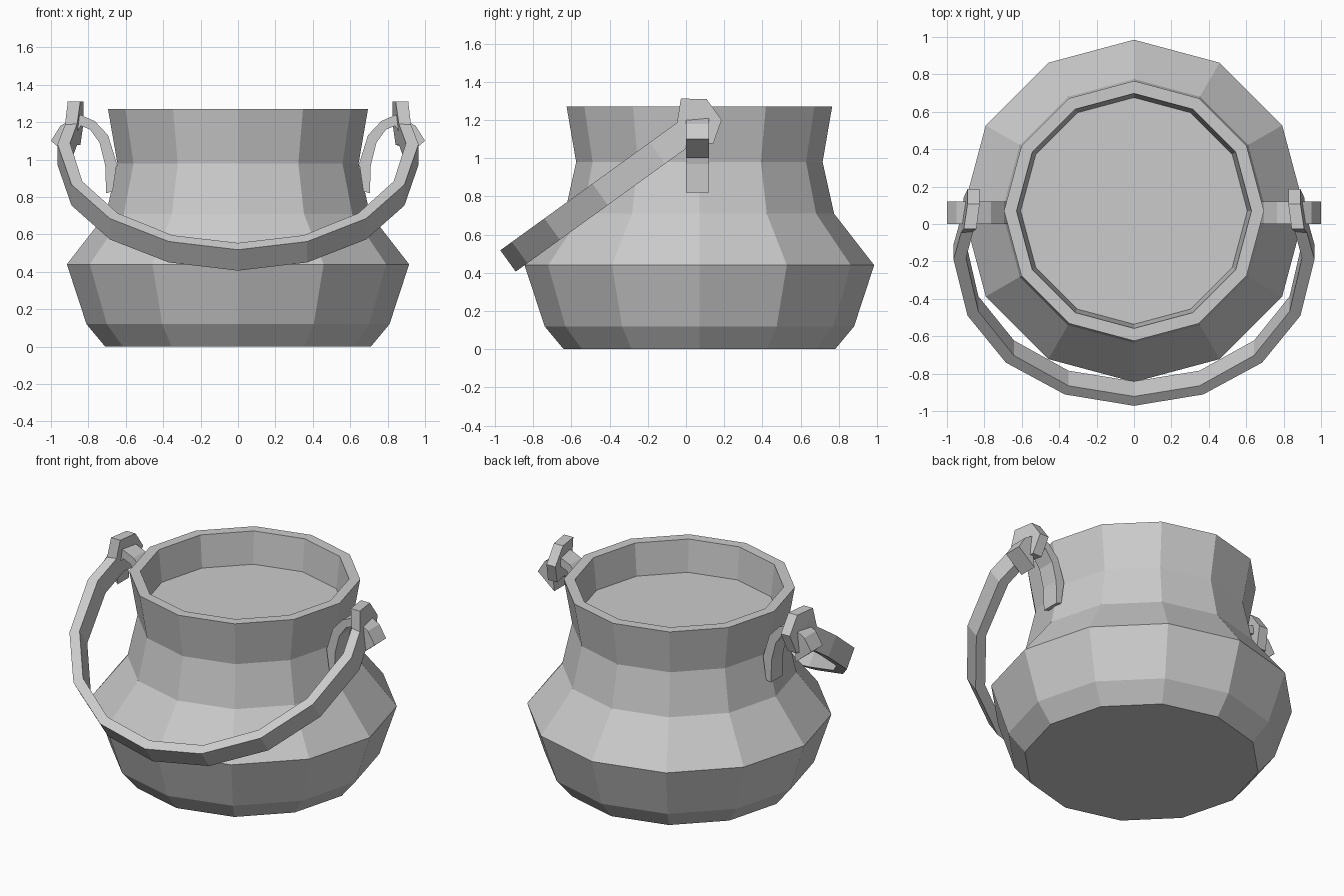
import bpy
from math import sin, cos, pi

if "Cube" in bpy.data.objects:
    bpy.data.objects.remove(bpy.data.objects["Cube"])

CY = 0.07  # the pot body sits slightly behind the origin


def make(name, verts, faces):
    me = bpy.data.meshes.new(name)
    me.from_pydata(verts, [], faces)
    me.validate()
    ob = bpy.data.objects.new(name, me)
    bpy.context.collection.objects.link(ob)
    return ob


# Pot body: 12-sided lathe, up the outside, over the rim, down to the contents
profile = [(0.71, 0), (0.81, 0.12), (0.915, 0.44), (0.705, 0.71), (0.645, 0.98),
           (0.695, 1.27), (0.628, 1.27), (0.606, 1.06)]
N = 12
verts = [(r * cos(2 * pi * i / N), CY + r * sin(2 * pi * i / N), z)
         for r, z in profile for i in range(N)]
faces = [(k * N + i, k * N + (i + 1) % N, (k + 1) * N + (i + 1) % N, (k + 1) * N + i)
         for k in range(len(profile) - 1) for i in range(N)]
faces.append(tuple(reversed(range(N))))
faces.append(tuple(range((len(profile) - 1) * N, len(profile) * N)))
make("pot_body", verts, faces)

# Side hooks: thin strip curling out from the neck, flared at the tip
upper = [(0.67, 0.83), (0.648, 0.98), (0.695, 1.13), (0.765, 1.205), (0.845, 1.24),
         (0.95, 1.18), (1.0, 1.10)]
lower = [(0.705, 0.82), (0.71, 0.97), (0.74, 1.09), (0.79, 1.16), (0.84, 1.18),
         (0.89, 1.11), (0.88, 1.0)]
verts, faces = [], []
for (ux, uz), (lx, lz) in zip(upper, lower):
    verts += [(ux, 0.0, uz), (ux, 0.12, uz), (lx, 0.12, lz), (lx, 0.0, lz)]
n = len(upper)
for k in range(n - 1):
    a, b = 4 * k, 4 * k + 4
    faces += [(a + j, b + j, b + (j + 1) % 4, a + (j + 1) % 4) for j in range(4)]
faces += [(0, 1, 2, 3), (4 * n - 1, 4 * n - 2, 4 * n - 3, 4 * n - 4)]
hooks = make("side_hooks", verts, faces)
hooks.modifiers.new("mirror", 'MIRROR')

# Bail handle: flat strip in a tilted plane, widening to a head at each end
# each section: outer x, outer s, inner x, inner s, top edge, bottom edge
half = [(0.89, 0.14, 0.825, 0.14, 0.01, -0.125),
        (0.91, 0.032, 0.843, 0.032, 0.09, -0.20),
        (0.925, -0.058, 0.86, -0.05, 0.0, -0.138),
        (0.965, -0.235, 0.898, -0.225, 0.0, -0.138),
        (0.89, -0.605, 0.832, -0.577, 0.0, -0.138),
        (0.685, -0.915, 0.642, -0.868, 0.0, -0.138),
        (0.37, -1.125, 0.35, -1.068, 0.0, -0.138)]
sections = half + [(0, -1.2, 0, -1.138, 0.0, -0.138)]
sections += [(-a, s, -b, t, hi, lo) for a, s, b, t, hi, lo in reversed(half)]


def on_plane(x, s, h):
    return (x, 0.81 * s - 0.585 * h, 1.22 + 0.585 * s + 0.81 * h)


verts, faces = [], []
for ox, os, ix, is_, hi, lo in sections:
    verts += [on_plane(ox, os, hi), on_plane(ix, is_, hi),
              on_plane(ix, is_, lo), on_plane(ox, os, lo)]
n = len(sections)
for k in range(n - 1):
    a, b = 4 * k, 4 * k + 4
    faces += [(a + j, a + (j + 1) % 4, b + (j + 1) % 4, b + j) for j in range(4)]
faces += [(3, 2, 1, 0), (4 * n - 4, 4 * n - 3, 4 * n - 2, 4 * n - 1)]
make("bail_handle", verts, faces)

# Consistent outward normals
import bmesh
for ob in bpy.data.objects:
    bm = bmesh.new()
    bm.from_mesh(ob.data)
    bmesh.ops.recalc_face_normals(bm, faces=bm.faces)
    bm.to_mesh(ob.data)
    bm.free()
